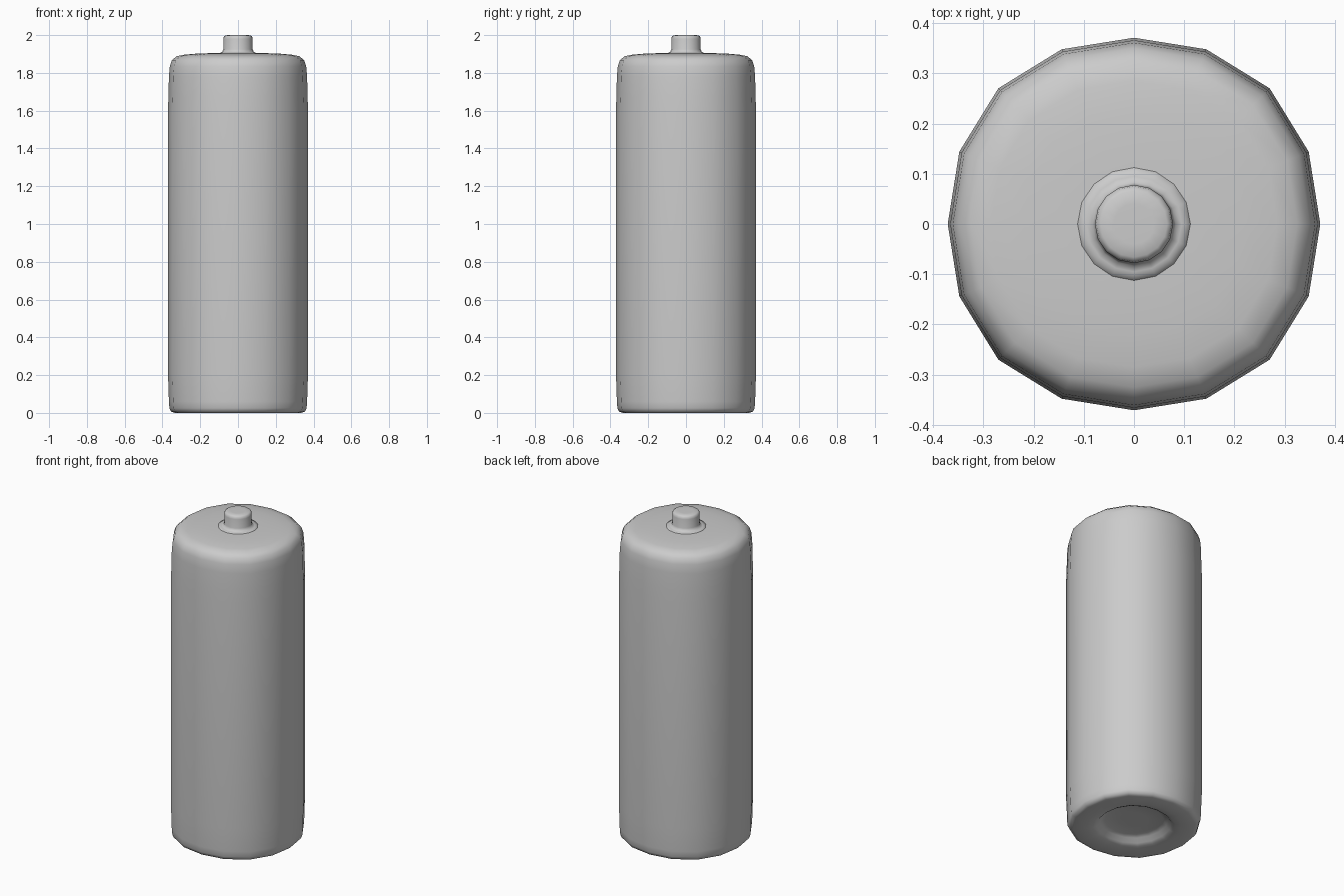
import bpy, bmesh, math

if "Cube" in bpy.data.objects:
    bpy.data.objects.remove(bpy.data.objects["Cube"])

SIDES = 16


def lathe(name, profile, square=0.0):
    """Revolve an (r, z) profile; square > 0 swells the diagonals slightly."""
    bm = bmesh.new()
    rings = []
    for r, z in profile:
        ring = []
        for i in range(SIDES):
            a = 2 * math.pi * i / SIDES
            k = r * (1 + square * (1 - math.cos(4 * a)) / 2)
            ring.append(bm.verts.new((k * math.cos(a), k * math.sin(a), z)))
        rings.append(ring)
    for lo, hi in zip(rings, rings[1:]):
        for i in range(SIDES):
            j = (i + 1) % SIDES
            bm.faces.new((lo[i], lo[j], hi[j], hi[i]))
    bm.faces.new(rings[0][::-1])
    bm.faces.new(rings[-1])
    bmesh.ops.recalc_face_normals(bm, faces=bm.faces[:])
    mesh = bpy.data.meshes.new(name)
    bm.to_mesh(mesh)
    bm.free()
    mesh.polygons.foreach_set("use_smooth", [True] * len(mesh.polygons))
    obj = bpy.data.objects.new(name, mesh)
    bpy.context.collection.objects.link(obj)
    return obj


# One continuous skin: recessed base, side wall, rounded shoulder, terminal
lathe("battery_body", [
    # recessed base
    (0.08, 0.045), (0.16, 0.043), (0.185, 0.035), (0.205, 0.013),
    (0.225, 0.004), (0.26, 0.0), (0.335, 0.0),
    # bottom edge and wall
    (0.355, 0.007), (0.363, 0.025), (0.366, 0.06), (0.368, 0.14),
    (0.371, 0.2), (0.371, 1.6), (0.368, 1.68), (0.366, 1.78),
    # rounded shoulder
    (0.361, 1.835), (0.350, 1.868), (0.325, 1.888), (0.285, 1.896),
    (0.22, 1.902), (0.13, 1.905),
], square=0.03)

# Terminal button on top
button = lathe("terminal_button", [
    (0.13, 1.904), (0.095, 1.906), (0.083, 1.911), (0.078, 1.925),
    (0.078, 1.98), (0.075, 1.993), (0.066, 1.999), (0.04, 2.0),
])
